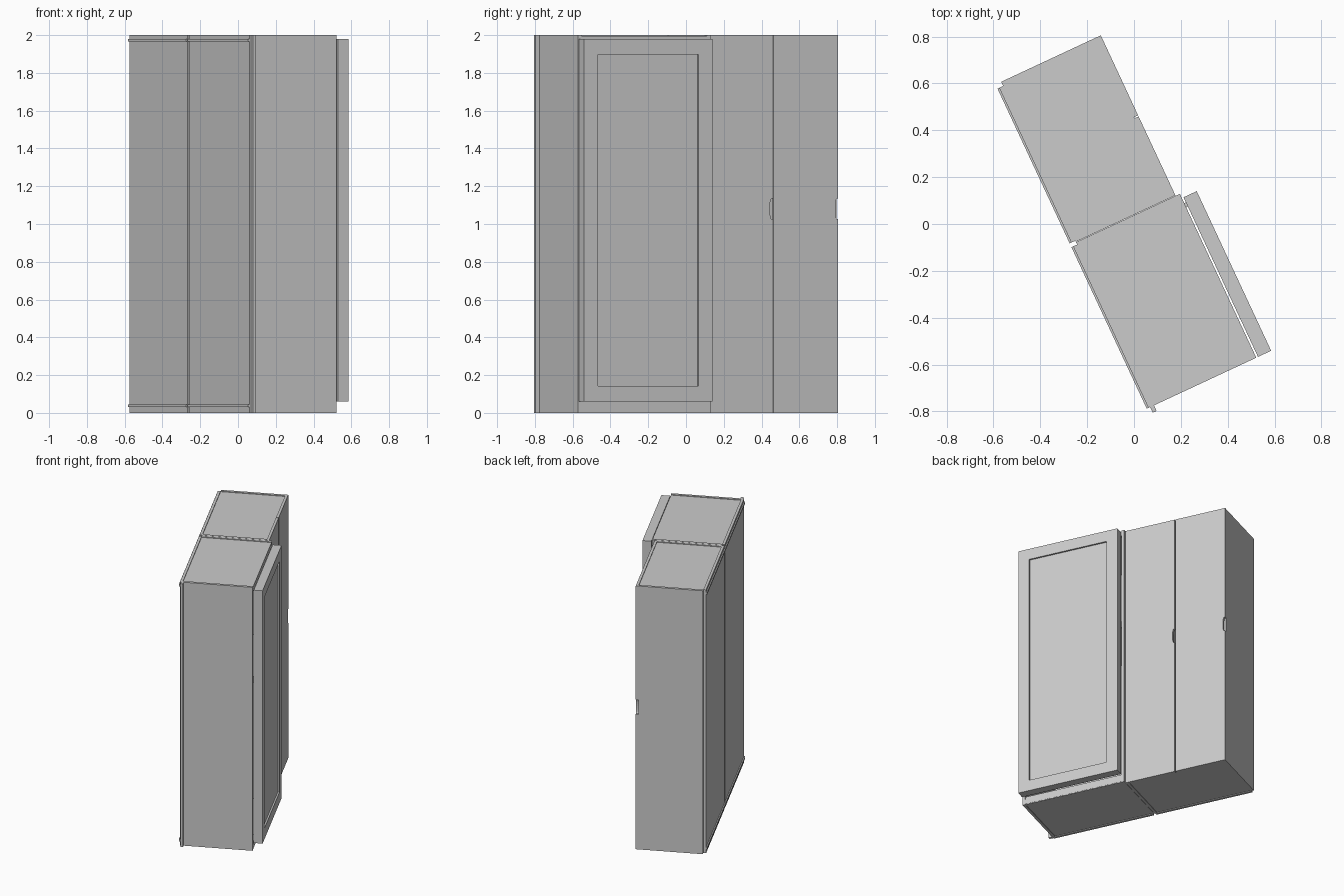
import bpy
import bmesh
import math

cube = bpy.data.objects.get("Cube")
if cube:
    bpy.data.objects.remove(cube)

TURN = math.radians(-65)  # the cabinet row stands turned; parts are laid out along its own axes

paint = bpy.data.materials.new("light grey")
paint.use_nodes = True
GREY = (0.6, 0.6, 0.6, 1)
paint.diffuse_color = GREY
paint.node_tree.nodes["Principled BSDF"].inputs["Base Color"].default_value = GREY


def finish(name, bm):
    bmesh.ops.recalc_face_normals(bm, faces=bm.faces)
    mesh = bpy.data.meshes.new(name)
    bm.to_mesh(mesh)
    bm.free()
    mesh.materials.append(paint)
    obj = bpy.data.objects.new(name, mesh)
    obj.rotation_euler.z = TURN
    bpy.context.collection.objects.link(obj)
    return obj


def box_mesh(along, depth, height):
    bm = bmesh.new()
    bmesh.ops.create_cube(bm, size=1)
    for v in bm.verts:
        v.co = [lo + (c + 0.5) * (hi - lo)
                for c, (lo, hi) in zip(v.co, (along, depth, height))]
    return bm


def panel(name, along, depth, height):
    return finish(name, box_mesh(along, depth, height))


def notched_door(name, left, right, back, front):
    """Flat door with a rounded finger notch in its left edge."""
    mid, half, deep = 1.08, 0.055, 0.017
    outline = [(left, 0), (right, 0), (right, 2), (left, 2)]
    for i in range(11):
        a = math.pi * i / 10
        outline.append((left + deep * math.sin(a) ** 0.5, mid + half * math.cos(a)))
    bm = bmesh.new()
    face = bm.faces.new([bm.verts.new((u, back, z)) for u, z in outline])
    grown = bmesh.ops.extrude_face_region(bm, geom=[face])["geom"]
    for v in grown:
        if isinstance(v, bmesh.types.BMVert):
            v.co.y = front
    return finish(name, bm)


def carcass(name, left, right, front, wall=0.02):
    """Two sides, top, bottom, back and shelf of one cabinet."""
    rear = -0.257
    inner = (left + wall, right - wall)
    panel(name + "_left_side", (left, left + wall), (rear, front), (0, 2))
    panel(name + "_right_side", (right - wall, right), (rear, front), (0, 2))
    panel(name + "_top", inner, (rear, front), (1.96, 1.995))
    panel(name + "_bottom", inner, (rear, front), (0.005, 0.04))
    panel(name + "_shelf", inner, (rear, front - 0.01), (1.24, 1.285))


# Cabinet with two plain doors
carcass("double_cabinet", -0.79, -0.036, 0.193)
notched_door("double_cabinet_left_door", -0.79, -0.413, 0.193, 0.212)
notched_door("double_cabinet_right_door", -0.408, -0.036, 0.193, 0.212)

# Cabinet with one framed door
carcass("single_cabinet", -0.034, 0.738, 0.232)
panel("plinth", (-0.014, 0.718), (0.212, 0.231), (0, 0.06))

# Framed door with a sunken centre
bm = box_mesh((-0.014, 0.738), (0.24, 0.302), (0.06, 1.98))
front_face = max(bm.faces, key=lambda f: f.calc_center_median().y)
bmesh.ops.inset_region(bm, faces=[front_face], thickness=0.117)
bmesh.ops.extrude_discrete_faces(bm, faces=[])
ring = bmesh.ops.extrude_face_region(bm, geom=[front_face])["geom"]
bm.faces.remove(front_face)
for v in ring:
    if isinstance(v, bmesh.types.BMVert):
        v.co.y -= 0.012
finish("framed_door", bm)

# Door hinges
for z in (0.25, 1.75):
    panel("hinge", (0.01, 0.03), (0.23, 0.242), (z - 0.04, z + 0.04))

# Back panels with thin rails near the top and bottom
for name, left, right in (("double_cabinet", -0.77, -0.041), ("single_cabinet", -0.023, 0.737)):
    panel(name + "_back", (left, right), (-0.276, -0.257), (0, 2))
    for label, z in (("lower", 0.03), ("upper", 1.965)):
        panel(f"{name}_{label}_rail", (left, right), (-0.284, -0.275), (z, z + 0.015))

# Upright edge strip on the open end
panel("end_strip", (0.735, 0.764), (-0.268, -0.25), (0, 2))
